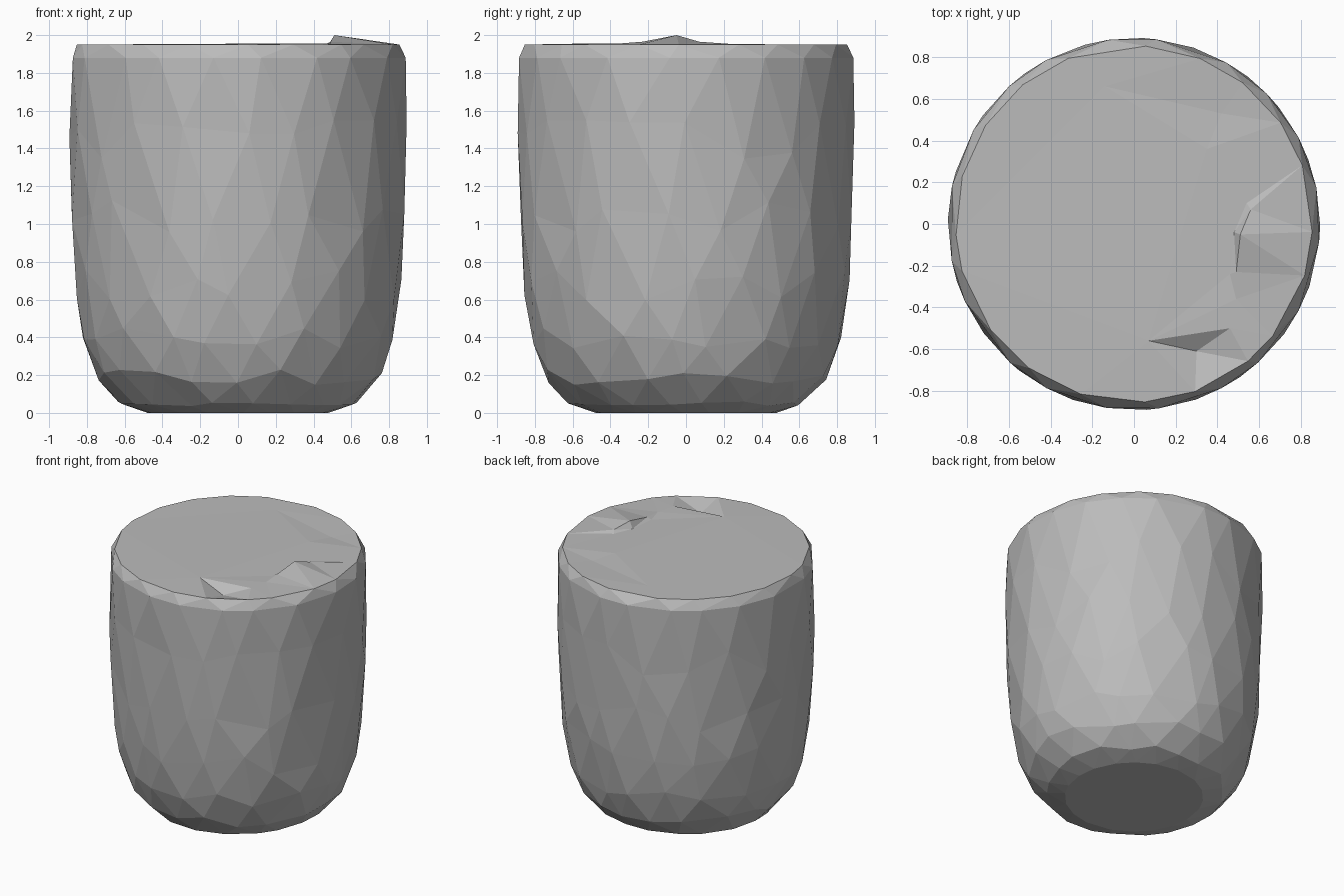
import bpy, bmesh, math, random
from mathutils import Vector
from mathutils.geometry import delaunay_2d_cdt

cube = bpy.data.objects.get("Cube")
if cube:
    bpy.data.objects.remove(cube, do_unlink=True)
random.seed(4)

grey = bpy.data.materials.new("plain grey")
grey.use_nodes = True
grey.diffuse_color = (0.5, 0.5, 0.5, 1)
grey.node_tree.nodes["Principled BSDF"].inputs["Base Color"].default_value = (0.5, 0.5, 0.5, 1)

SIDES = 20
# radius, height: rounded foot, nearly straight wall, narrow bevelled rim
PROFILE = [(0.48, 0.005), (0.63, 0.05), (0.755, 0.19), (0.825, 0.4), (0.865, 0.68),
           (0.885, 1.05), (0.893, 1.45), (0.892, 1.88), (0.855, 1.95)]


def radius_at(z):
    for (r0, z0), (r1, z1) in zip(PROFILE, PROFILE[1:]):
        if z <= z1:
            return r0 + (r1 - r0) * max(0, (z - z0) / (z1 - z0))
    return PROFILE[-1][0]


# Hand-hewn wall: staggered rings whose points wander along the surface
bm = bmesh.new()
rings = []
for i, (r, z) in enumerate(PROFILE):
    ring = []
    inner = 0 < i < len(PROFILE) - 2
    for k in range(SIDES):
        a = math.tau * (k + 0.5 * (i % 2) + random.uniform(-0.22, 0.22)) / SIDES
        h = z
        if inner:
            h += random.uniform(-0.3, 0.3) * min(z - PROFILE[i - 1][1], PROFILE[i + 1][1] - z)
        rad = radius_at(h) if inner else r
        ring.append(bm.verts.new((rad * math.cos(a), rad * math.sin(a), h)))
    rings.append(ring)

for i, (low, high) in enumerate(zip(rings, rings[1:])):
    for k in range(SIDES):
        n = (k + 1) % SIDES
        if i % 2 == 0:
            bm.faces.new((low[k], low[n], high[k]))
            bm.faces.new((low[n], high[n], high[k]))
        else:
            bm.faces.new((low[k], high[n], high[k]))
            bm.faces.new((low[k], low[n], high[n]))
bm.faces.new(list(reversed(rings[0])))

# Top surface: flat, with a lifted flake and a small notch near the front left
rim = rings[-1]
marks = [(0.51, -0.05, 2.0), (0.48, -0.04, 1.95), (0.56, 0.07, 1.965), (0.54, 0.1, 1.95),
         (0.49, -0.23, 1.965), (0.46, -0.24, 1.95), (0.49, -0.36, 1.955),
         (0.07, -0.56, 1.955), (0.3, -0.61, 1.9), (0.46, -0.5, 1.955),
         (-0.14, 0.66, 1.95), (0.42, 0.53, 1.94), (0.35, 0.36, 1.952)]
top = list(rim) + [bm.verts.new(p) for p in marks]
first = len(rim)
edges = [(k, (k + 1) % SIDES) for k in range(SIDES)]
edges += [(first + a, first + b) for a, b in ((0, 2), (0, 4), (1, 3), (1, 5), (7, 8), (8, 9), (7, 9))]
result = delaunay_2d_cdt([Vector(v.co[:2]) for v in top], edges, [], 1, 1e-6)
source = [origin[0] for origin in result[3]]
for face in result[2]:
    bm.faces.new([top[source[k]] for k in face])

bmesh.ops.recalc_face_normals(bm, faces=bm.faces[:])
for v in bm.verts:
    v.co.z -= 0.005 * max(0, 1 - v.co.z / 0.05)

mesh = bpy.data.meshes.new("rounded_block")
bm.to_mesh(mesh)
bm.free()
mesh.materials.append(grey)
block = bpy.data.objects.new("rounded_block", mesh)
bpy.context.scene.collection.objects.link(block)
